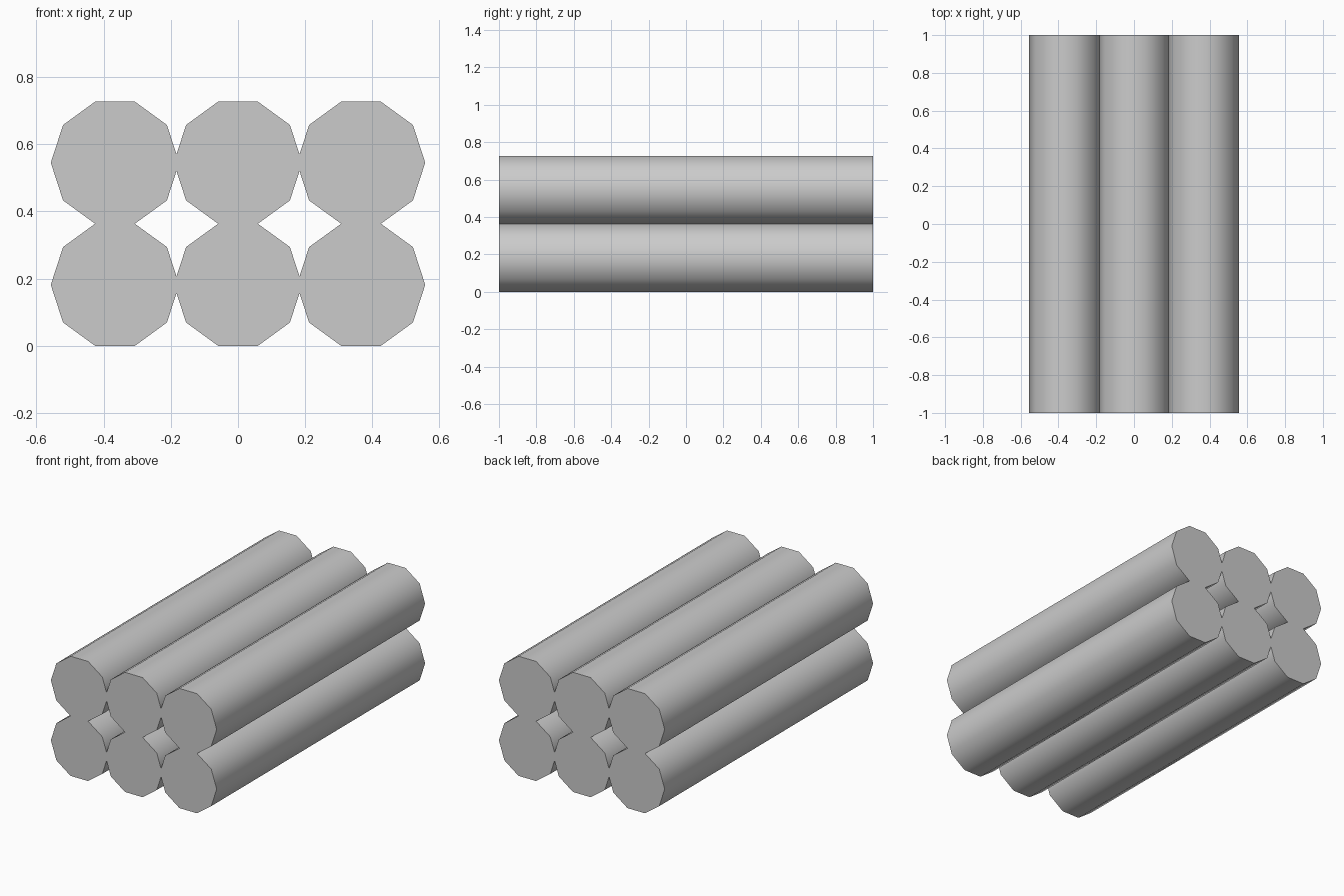
import bpy, bmesh
from math import cos, sin, pi, radians

if "Cube" in bpy.data.objects:
    bpy.data.objects.remove(bpy.data.objects["Cube"])

SIDES, RADIUS, LENGTH = 10, 0.191, 2.0
HALF_H = RADIUS * cos(pi / SIDES)   # centre to flat
SPACING = 0.366


def log(name, x, z):
    """Ten-sided log along y, flat side down, smooth sides and crisp ends."""
    bm = bmesh.new()
    ring = [bm.verts.new((RADIUS * cos(2 * pi * i / SIDES), -LENGTH / 2,
                          RADIUS * sin(2 * pi * i / SIDES))) for i in range(SIDES)]
    cap = bm.faces.new(ring)
    ext = bmesh.ops.extrude_face_region(bm, geom=[cap], use_keep_orig=True)
    verts = [v for v in ext["geom"] if isinstance(v, bmesh.types.BMVert)]
    bmesh.ops.translate(bm, verts=verts, vec=(0, LENGTH, 0))
    bmesh.ops.recalc_face_normals(bm, faces=bm.faces)
    mesh = bpy.data.meshes.new(name)
    bm.to_mesh(mesh)
    bm.free()
    obj = bpy.data.objects.new(name, mesh)
    obj.location = (x, 0, z)
    bpy.context.collection.objects.link(obj)
    bpy.ops.object.select_all(action='DESELECT')
    obj.select_set(True)
    bpy.context.view_layer.objects.active = obj
    bpy.ops.object.shade_smooth_by_angle(angle=radians(50))


# Stack: two layers of three logs
for row, layer in enumerate(("bottom", "top")):
    for col, side in enumerate(("left", "middle", "right")):
        log(f"{layer}_{side}_log", (col - 1) * SPACING, HALF_H * (1 + 2 * row))
